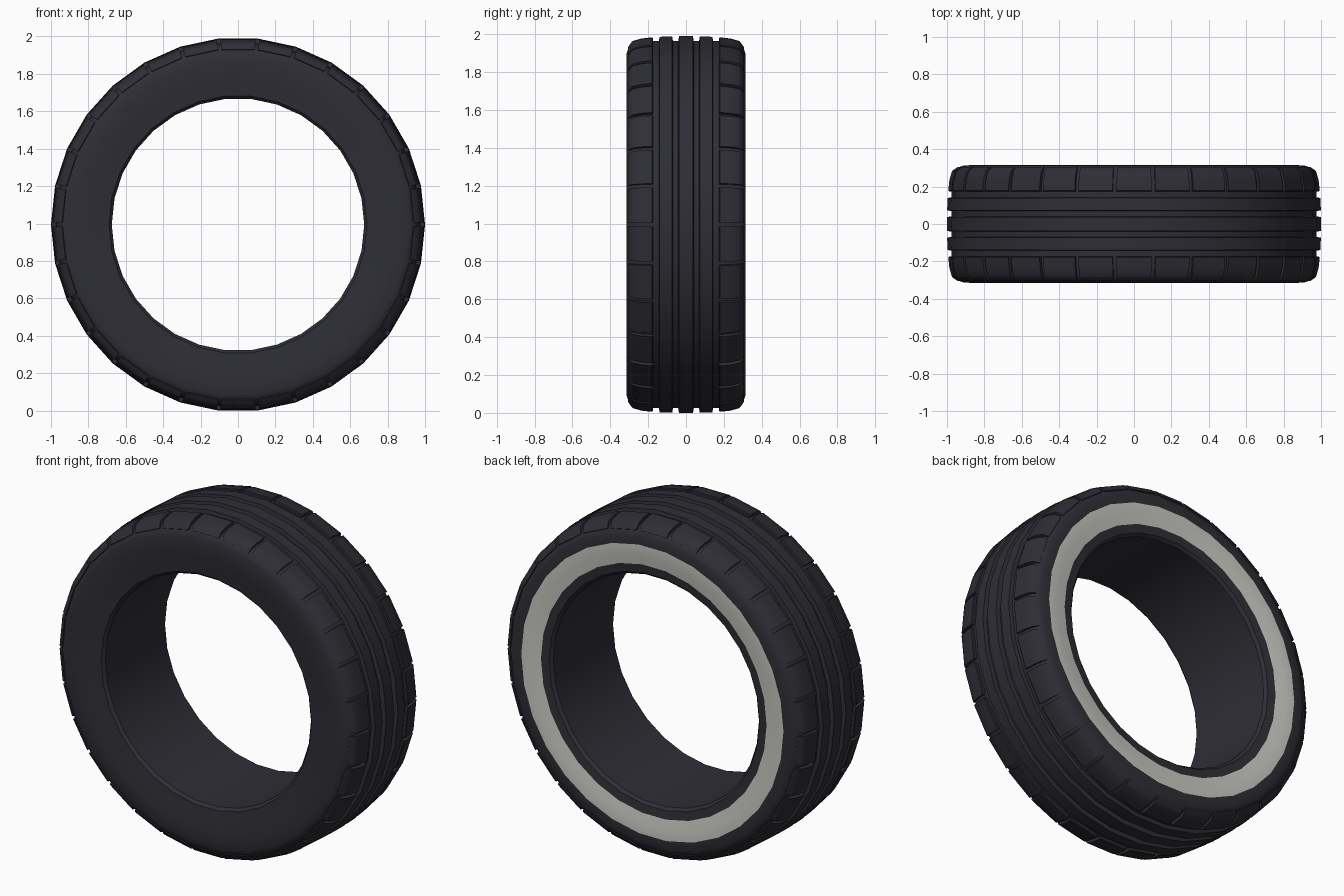
import bpy
import bmesh
from math import cos, sin, radians
from mathutils import Vector

cube = bpy.data.objects.get("Cube")
if cube:
    bpy.data.objects.remove(cube, do_unlink=True)

SEGMENTS = 30
STEP = 360 / SEGMENTS
CENTRE_Z = cos(radians(STEP / 2))


def make_material(name, colour):
    mat = bpy.data.materials.new(name)
    mat.use_nodes = True
    mat.diffuse_color = (*colour, 1)
    mat.node_tree.nodes["Principled BSDF"].inputs["Base Color"].default_value = (*colour, 1)
    return mat


rubber = make_material("black rubber", (0.027, 0.027, 0.036))
white = make_material("whitewall", (0.58, 0.58, 0.54))


def ring_point(y, r, angle):
    a = radians(angle)
    return Vector((r * cos(a), y, CENTRE_Z + r * sin(a)))


def finish(bm, name, materials):
    bmesh.ops.recalc_face_normals(bm, faces=bm.faces)
    mesh = bpy.data.meshes.new(name)
    bm.to_mesh(mesh)
    bm.free()
    obj = bpy.data.objects.new(name, mesh)
    bpy.context.collection.objects.link(obj)
    for mat in materials:
        mesh.materials.append(mat)
    bpy.ops.object.select_all(action="DESELECT")
    obj.select_set(True)
    bpy.context.view_layer.objects.active = obj
    bpy.ops.object.shade_smooth_by_angle(angle=radians(30))
    return obj


def lathe(name, profile, materials, segments=SEGMENTS):
    """Sweep a closed (y, radius) profile around the wheel axis."""
    bm = bmesh.new()
    rings = [[bm.verts.new(ring_point(y, r, i * 360 / segments)) for y, r in profile]
             for i in range(segments)]
    n = len(profile)
    for i, ring in enumerate(rings):
        after = rings[(i + 1) % segments]
        for j in range(n):
            k = (j + 1) % n
            face = bm.faces.new((ring[j], ring[k], after[k], after[j]))
            # Pale band on the back sidewall only
            (y0, r0), (y1, r1) = profile[j], profile[k]
            if min(y0, y1) > 0.29 and 0.74 < (r0 + r1) / 2 < 0.86:
                face.material_index = 1
    return finish(bm, name, materials)


# Tyre body: bore, bead, sidewall, shoulder, then grooved ribs
half = [(0.28, 0.675), (0.297, 0.69), (0.302, 0.74), (0.312, 0.80), (0.315, 0.86),
        (0.313, 0.91), (0.305, 0.935), (0.285, 0.955), (0.23, 0.97), (0.175, 0.975),
        (0.143, 0.975), (0.139, 0.997), (0.073, 0.999), (0.069, 0.975),
        (0.041, 0.975), (0.037, 1.0)]
body = half + [(-y, r) for y, r in reversed(half)]
lathe("tyre_body", body, [rubber, white])

# Shoulder tread blocks, one per segment on each side
block = [(0.175, 0.96), (0.175, 0.99), (0.18, 0.994), (0.235, 0.988), (0.28, 0.975),
         (0.288, 0.968), (0.306, 0.942), (0.29, 0.93)]
GAP = 0.05


def shoulder_blocks(name, side):
    bm = bmesh.new()
    for i in range(SEGMENTS):
        ends = []
        for t in (GAP, 1 - GAP):
            ends.append([bm.verts.new(ring_point(side * y, r, i * STEP).lerp(
                ring_point(side * y, r, (i + 1) * STEP), t)) for y, r in block])
        a, b = ends
        for j in range(len(block)):
            k = (j + 1) % len(block)
            bm.faces.new((a[j], a[k], b[k], b[j]))
        bm.faces.new(a)
        bm.faces.new(b)
    return finish(bm, name, [rubber])


shoulder_blocks("front_shoulder_blocks", -1)
shoulder_blocks("back_shoulder_blocks", 1)
